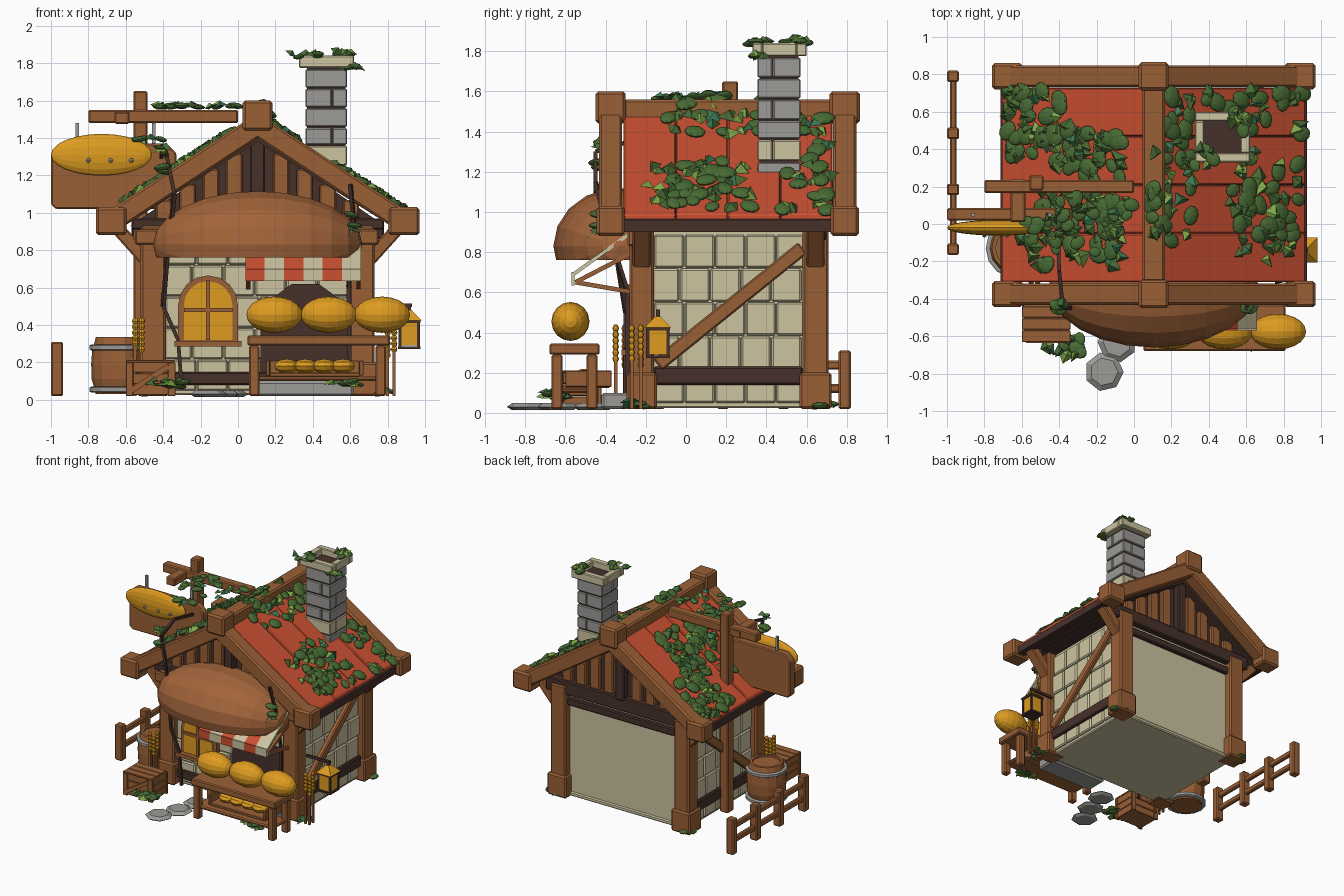
import bpy, bmesh, math, random
from mathutils import Vector, Matrix

if "Cube" in bpy.data.objects:
    bpy.data.objects.remove(bpy.data.objects["Cube"])
random.seed(4)
CX = 0.105  # house centre line

def mat(name, hexcol):
    lin = [((c / 255 + 0.055) / 1.055) ** 2.4 for c in bytes.fromhex(hexcol)]
    m = bpy.data.materials.new(name)
    m.diffuse_color = (*lin, 1)
    m.use_nodes = True
    m.node_tree.nodes["Principled BSDF"].inputs["Base Color"].default_value = m.diffuse_color
    return m
WOOD, DARK = mat("wood", "9A6036"), mat("dark wood", "46302A")
RED, CREAM = mat("roof red", "CB5032"), mat("plaster", "CDC4A0")
GREY, GOLD = mat("stone", "9C9B97"), mat("crust gold", "DE9C20")
LEAF, LIME, TEAL = mat("deep leaf", "486B34"), mat("bright leaf", "7FA84A"), mat("cool leaf", "3A7A56")
CRUST = mat("brown crust", "A2643A")

def finish(name, bm, m, bevel=0):
    bmesh.ops.recalc_face_normals(bm, faces=bm.faces)
    me = bpy.data.meshes.new(name)
    bm.to_mesh(me); bm.free()
    ob = bpy.data.objects.new(name, me)
    bpy.context.collection.objects.link(ob)
    for k in (m if isinstance(m, list) else [m]):
        me.materials.append(k)
    if bevel:
        b = ob.modifiers.new("bevel", "BEVEL")
        b.width, b.segments = bevel, 1
    return ob

def boxes(name, m, items, bevel=0.008):
    """items: (x0,x1,y0,y1,z0,z1)"""
    bm = bmesh.new()
    for x0, x1, y0, y1, z0, z1 in items:
        M = Matrix.Translation(((x0+x1)/2, (y0+y1)/2, (z0+z1)/2)) @ Matrix.Diagonal((x1-x0, y1-y0, z1-z0, 1))
        bmesh.ops.create_cube(bm, size=1, matrix=M)
    return finish(name, bm, m, bevel)

def beams(name, m, items, bevel=0.008):
    """items: (start, end, horizontal width, in-plane depth)"""
    bm = bmesh.new()
    for a, b, w, d in items:
        a, b = Vector(a), Vector(b)
        R = (b - a).to_track_quat('Z', 'Y').to_matrix().to_4x4()
        bmesh.ops.create_cube(bm, size=1, matrix=Matrix.Translation((a+b)/2) @ R @ Matrix.Diagonal((w, d, (b-a).length, 1)))
    return finish(name, bm, m, bevel)

def prism(name, m, pts, y0, y1, bevel=0):
    """xz outline extruded along y"""
    bm = bmesh.new()
    f = bm.faces.new([bm.verts.new((x, y0, z)) for x, z in pts])
    g = bmesh.ops.extrude_face_region(bm, geom=[f])
    bmesh.ops.translate(bm, vec=(0, y1 - y0, 0), verts=[v for v in g["geom"] if isinstance(v, bmesh.types.BMVert)])
    return finish(name, bm, m, bevel)

def lathe(name, m, prof, c, n, turn=0):
    bm = bmesh.new()
    rings = [[bm.verts.new((c[0] + r*math.cos(turn + i*math.tau/n), c[1] + r*math.sin(turn + i*math.tau/n), z))
              for i in range(n)] for r, z in prof]
    for a, b in zip(rings, rings[1:]):
        for i in range(n):
            bm.faces.new((a[i], a[(i+1) % n], b[(i+1) % n], b[i]))
    bm.faces.new(rings[0]); bm.faces.new(rings[-1])
    return finish(name, bm, m)

def balls(name, m, items, u=16, v=10):
    """ellipsoids with poles along x: (centre, radii)"""
    bm = bmesh.new()
    for c, r in items:
        bmesh.ops.create_uvsphere(bm, u_segments=u, v_segments=v, radius=1,
            matrix=Matrix.Translation(c) @ Matrix.Diagonal((*r, 1)) @ Matrix.Rotation(math.pi/2, 4, 'Y'))
    return finish(name, bm, m)

def span(a, b):
    return min(a, b), max(a, b)

# House core, floor and block walls
boxes("floor_slab", CREAM, [(-0.46, 0.67, -0.23, 0.66, 0.025, 0.06)])
boxes("wall_core", CREAM, [(-0.45, 0.66, -0.21, 0.65, 0.06, 0.92)], 0)
front, side = [], []
for r in range(5):
    z0, z1 = 0.05 + r*0.168, 0.05 + (r+1)*0.168 - 0.004
    o = 0.012*(-1)**r
    front += [(-0.4 + o + i*0.168, -0.4 + o + (i+1)*0.168 - 0.004, -0.24, -0.2, z0, z1) for i in range(6)]
    for s in (-1, 1):
        x = span(CX + s*0.54, CX + s*0.585)
        side += [(*x, -0.17 + o + i*0.152, -0.17 + o + (i+1)*0.152 - 0.004, z0, z1) for i in range(5)]
boxes("front_wall_blocks", CREAM, front, 0.009)
boxes("side_wall_blocks", CREAM, side, 0.009)

# Timber frame
posts, feet, braces, diag, sills = [], [], [], [], []
for s in (-1, 1):
    for y0, y1 in ((-0.28, -0.16), (0.58, 0.71)):
        posts.append((*span(CX + s*0.49, CX + s*0.625), y0, y1, 0.04, 0.93))
        feet.append((*span(CX + s*0.475, CX + s*0.645), y0 - 0.015, y1 + 0.015, 0.02, 0.2))
        ym = (y0 + y1)/2
        braces.append(((CX + s*0.59, ym, 0.74), (CX + s*0.77, ym, 0.94), 0.09, 0.07))
    x = CX + s*0.6
    diag.append(((x, -0.14, 0.24), (x, 0.58, 0.82), 0.04, 0.07))
    sills.append((*span(CX + s*0.56, CX + s*0.605), -0.16, 0.58, 0.14, 0.23))
boxes("corner_posts", WOOD, posts, 0.012)
boxes("post_feet", WOOD, feet, 0.012)
beams("eave_brackets", WOOD, braces)
beams("side_wall_braces", WOOD, diag)
boxes("sill_beams", DARK, sills + [(-0.4, 0.62, -0.26, -0.2, 0.08, 0.15)])
boxes("tie_beams", WOOD, [(-0.55, 0.75, -0.29, -0.19, 0.83, 0.91)])
boxes("wall_plates", DARK, [(-0.57, 0.78, -0.27, -0.2, 0.91, 0.97), (-0.57, 0.78, 0.63, 0.7, 0.86, 0.97), (-0.4, 0.62, 0.63, 0.68, 0.77, 0.83)])

# Gables with upright boards
prism("gable_panels", DARK, [(CX-0.68, 0.93), (CX+0.68, 0.93), (CX, 1.4)], -0.2, 0.64)
boxes("gable_boards", WOOD, [(CX + i*0.125 - 0.043, CX + i*0.125 + 0.043, y, y + 0.04, 0.95, 1.40 - abs(i)*0.083)
      for i in (-4, -3, -2, -1, 1, 2, 3, 4) for y in (-0.235, 0.635)])
boxes("king_posts", DARK, [(CX-0.04, CX+0.04, y, y + 0.06, 0.95, 1.42) for y in (-0.28, 0.65)])

# Roof
for s in (-1, 1):
    for k in range(4):
        prism("roof_plank", RED, [(CX, 1.51 + 0.006*(k % 2)), (CX + s*0.81, 0.985 + 0.006*(k % 2)), (CX + s*0.81, 0.94), (CX, 1.45)],
              -0.31 + k*0.26, -0.31 + k*0.26 + 0.258, 0.006)
    prism("roof_underside", DARK, [(CX, 1.46), (CX + s*0.82, 0.96), (CX + s*0.82, 0.9), (CX + s*0.76, 0.9), (CX, 1.38)], -0.31, 0.73)
barge, ends = [], []
for y in (-0.375, 0.79):
    for s in (-1, 1):
        barge.append(((CX, y, 1.465), (CX + s*0.785, y, 0.95), 0.115, 0.115))
        ends.append((*span(CX + s*0.7, CX + s*0.865), y - 0.07, y + 0.07, 0.88, 1.03))
    ends.append((CX-0.08, CX+0.08, y - 0.075, y + 0.075, 1.44, 1.6))
beams("barge_boards", WOOD, barge, 0.012)
boxes("roof_end_blocks", WOOD, ends, 0.014)
boxes("ridge_beam", WOOD, [(CX-0.06, CX+0.06, -0.31, 0.73, 1.46, 1.56)], 0.012)

# Chimney
cz = [1.15, 1.255, 1.365, 1.46, 1.565, 1.67, 1.775]
for i in range(6):
    z0, z1 = cz[i], cz[i+1] - 0.008
    b = [(0.36, 0.584, 0.355, 0.43, z0, z1), (0.36, 0.584, 0.434, 0.57, z0, z1)] if i % 2 else \
        [(0.36, 0.5, 0.355, 0.57, z0, z1), (0.504, 0.584, 0.355, 0.57, z0, z1)]
    boxes("chimney_course", CREAM if i == 1 else GREY, b, 0.006)
boxes("chimney_core", DARK, [(0.37, 0.574, 0.365, 0.56, 1.15, 1.79)], 0)
boxes("chimney_cap", CREAM, [(0.325, 0.62, 0.33, 0.38, 1.775, 1.84), (0.325, 0.62, 0.55, 0.6, 1.775, 1.84),
      (0.325, 0.375, 0.38, 0.55, 1.775, 1.84), (0.57, 0.62, 0.38, 0.55, 1.775, 1.84)], 0.006)

# Loaf shaped canopy, cut flat below and behind
bm = bmesh.new()
bmesh.ops.create_uvsphere(bm, u_segments=18, v_segments=12, radius=1, matrix=Matrix.Translation((0.105, -0.33, 0.83))
    @ Matrix.Diagonal((0.56, 0.33, 0.29, 1)) @ Matrix.Rotation(math.pi/2, 4, 'Y'))
for co, no in (((0, 0, 0.76), (0, 0, 1)), ((0, -0.21, 0), (0, -1, 0))):
    cut = bmesh.ops.bisect_plane(bm, geom=bm.verts[:] + bm.edges[:] + bm.faces[:], plane_co=co, plane_no=no, clear_inner=True)
    bmesh.ops.edgeloop_fill(bm, edges=[e for e in cut["geom_cut"] if isinstance(e, bmesh.types.BMEdge)])
finish("loaf_canopy", bm, CRUST)

# Striped awning with struts
for i in range(6):
    x = 0.04 + i*0.103
    c = RED if i % 2 == 0 else CREAM
    beams("awning_stripe", c, [((x + 0.0515, -0.27, 0.9), (x + 0.0515, -0.56, 0.69), 0.103, 0.018)], 0)
    boxes("awning_valance", c, [(x, x + 0.103, -0.57, -0.555, 0.635, 0.7)], 0)
beams("awning_struts", WOOD, [((x, -0.55, 0.65), (x, -0.26, z), 0.022, 0.022) for x in (0.055, 0.645) for z in (0.6, 0.8)], 0)

# Arched window and shop opening
def arch(cx, w, z0, z1, n=8):
    return [(cx - w, z0), (cx + w, z0)] + [(cx + w*math.cos(i*math.pi/n), z1 - w + w*math.sin(i*math.pi/n)) for i in range(n + 1)]
prism("window_frame", WOOD, arch(-0.16, 0.16, 0.3, 0.665), -0.28, -0.2)
prism("window_pane", GOLD, arch(-0.16, 0.13, 0.32, 0.635), -0.285, -0.21)
boxes("window_bars", WOOD, [(-0.171, -0.149, -0.3, -0.27, 0.32, 0.64), (-0.29, -0.03, -0.3, -0.27, 0.47, 0.492),
      (-0.34, 0.02, -0.32, -0.23, 0.285, 0.315)], 0)
prism("shop_opening", DARK, arch(0.36, 0.24, 0.1, 0.63, 5), -0.255, -0.2)

# Counter, loaves, lower tray and stone step
boxes("counter", WOOD, [(0.05, 0.81, -0.68, -0.43, 0.29, 0.345), (0.07, 0.77, -0.65, -0.46, 0.1, 0.125)]
      + [(x, x + 0.055, y, y + 0.055, 0.02, 0.29) for x in (0.06, 0.735) for y in (-0.67, -0.495)])
balls("counter_loaves", GOLD, [((x, -0.575, 0.455), (0.15, 0.095, 0.097)) for x in (0.195, 0.485, 0.77)])
boxes("bread_tray", WOOD, [(0.17, 0.65, -0.6, -0.38, 0.125, 0.145), (0.17, 0.65, -0.39, -0.37, 0.14, 0.21),
      (0.15, 0.17, -0.6, -0.37, 0.13, 0.21), (0.65, 0.67, -0.6, -0.37, 0.13, 0.21)], 0.003)
balls("tray_loaves", GOLD, [((0.26 + i*0.1, -0.5, 0.18), (0.065, 0.07, 0.04)) for i in range(4)], 10, 6)
boxes("stone_step", GREY, [(0.1, 0.62, -0.42, -0.24, 0.02, 0.1)], 0.012)
for x, y, t in ((-0.16, -0.79, 0), (-0.09, -0.635, 0.4), (-0.05, -0.46, 0.9)):
    lathe("stepping_stone", GREY, [(0.08, 0.015), (0.105, 0.03), (0.075, 0.05)], (x, y), 7, t)

# Hanging sign on its tall post
boxes("sign_post", WOOD, [(-0.56, -0.485, 0.18, 0.26, 0.03, 1.65), (-0.8, 0.0, 0.165, 0.235, 1.48, 1.55),
      (-0.66, -0.58, 0.01, 0.24, 1.475, 1.54)])
c = 0.05
prism("sign_board", WOOD, [(-1+c/2, 1.02), (-0.33-c, 1.02), (-0.33, 1.02+c), (-0.33, 1.37-c), (-0.33-c, 1.37),
      (-1+c, 1.37), (-1, 1.37-c), (-1, 1.02+c/2)], 0.02, 0.085, 0.008)
balls("sign_loaf", GOLD, [((-0.73, -0.02, 1.31), (0.27, 0.042, 0.112))], 16, 12)
boxes("sign_hangers", GREY, [(x - 0.01, x + 0.01, 0.04, 0.06, 1.35, 1.48) for x in (-0.86, -0.45)], 0)
balls("sign_studs", GREY, [((x, -0.06, 1.28), (0.012,)*3) for x in (-0.8, -0.68, -0.57)], 8, 6)

# Fence
boxes("fence", WOOD, [(-1, -0.935, y, y + 0.06, 0.02, 0.31) for y in (-0.165, 0.155, 0.455, 0.76)]
      + [(-0.985, -0.95, -0.14, 0.8, z, z + 0.045) for z in (0.1, 0.215)])

# Barrel and crate
lathe("barrel", WOOD, [(0.125, 0.03), (0.147, 0.11), (0.15, 0.19), (0.145, 0.26), (0.125, 0.335), (0.105, 0.335), (0.105, 0.32)], (-0.635, -0.13), 14)
for z in (0.055, 0.28):
    lathe("barrel_hoop", GREY, [(0.15, z - 0.015), (0.158, z - 0.01), (0.158, z + 0.01), (0.15, z + 0.015)], (-0.635, -0.13), 14)
boxes("crate", WOOD, [(-0.59, -0.345, -0.62, -0.43, z, z + 0.057) for z in (0.025, 0.085, 0.145)]
      + [(-0.6, -0.34, y, y + 0.06, 0.2, 0.212) for y in (-0.63, -0.565, -0.5)]
      + [(x, x + 0.04, y, y + 0.02, 0.02, 0.2) for x in (-0.6, -0.375) for y in (-0.63, -0.44)], 0.003)
beams("crate_brace", WOOD, [((-0.57, -0.63, 0.05), (-0.37, -0.63, 0.18), 0.015, 0.03)], 0)

# Lantern
boxes("lantern_glass", GOLD, [(0.862, 0.968, -0.193, -0.087, 0.29, 0.415)], 0)
boxes("lantern_frame", DARK, [(x, x + 0.016, y, y + 0.016, 0.28, 0.42) for x in (0.857, 0.957) for y in (-0.198, -0.098)]
      + [(0.855, 0.975, -0.2, -0.08, z, z + 0.014) for z in (0.272, 0.41)]
      + [(0.72, 0.93, -0.15, -0.13, 0.495, 0.515), (0.905, 0.925, -0.15, -0.13, 0.46, 0.51)], 0)
lathe("lantern_cap", GOLD, [(0.095, 0.424), (0.025, 0.475), (0.02, 0.48)], (0.915, -0.14), 4, math.pi/4)

# Wheat sheaves
for cx, cy in ((-0.53, -0.33), (0.82, -0.25)):
    st = [(cx + (i % 2)*0.035 - 0.02, cy + (i // 2)*0.045 - 0.02, 0.42 - 0.03*(i % 3)) for i in range(4)]
    boxes("wheat_stalks", WOOD, [(x - .008, x + .008, y - .008, y + .008, 0.02, z) for x, y, z in st], 0)
    balls("wheat_ears", GOLD, [((x, y, z - j*0.03), (0.017, 0.017, 0.022)) for x, y, z in st for j in range(5)], 6, 4)

# Climbing vine stems
for pts in ([(-0.41, 0, 1.3), (-0.4, -0.25, 1.36), (-0.38, -0.45, 1.3), (-0.34, -0.45, 1.1), (-0.38, -0.34, 0.75), (-0.4, -0.3, 0.5), (-0.32, -0.3, 0.32), (-0.3, -0.3, 0.05)],
            [(0.6, -0.45, 1.15), (0.62, -0.4, 0.95), (0.59, -0.29, 0.6), (0.6, -0.29, 0.05)]):
    beams("vine_stem", DARK, [(a, b, 0.02, 0.02) for a, b in zip(pts, pts[1:])], 0)

# Ivy: rounded dark clumps with pointed brighter leaves
ivy = bmesh.new()
def leaf(p, tilt, big, size=1):
    p = Vector(p) + Vector((0, 0, 0 if big else 0.012))
    M = Matrix.Translation(p) @ Matrix.Rotation(tilt, 4, 'Y') @ Matrix.Rotation(random.uniform(0, 6), 4, 'Z')
    n0 = len(ivy.faces)
    if big:
        r = random.uniform(0.032, 0.05)*size
        bmesh.ops.create_icosphere(ivy, subdivisions=2, radius=1, matrix=M @ Matrix.Diagonal((r, r*1.25, r*0.45, 1)))
    else:
        r = random.uniform(0.032, 0.052)*size
        M = M @ Matrix.Rotation(random.uniform(-0.4, 0.4), 4, 'X')
        bmesh.ops.create_cone(ivy, cap_ends=True, segments=random.choice((3, 4)), radius1=r, radius2=0, depth=r*0.8, matrix=M @ Matrix.Diagonal((1, 1.25, 1, 1)))
    ivy.faces.ensure_lookup_table()
    k = 0 if big else random.choice((1, 1, 1, 0, 2))
    for f in ivy.faces[n0:]:
        f.material_index = k
# roof patches: x range, y range, count
for x0, x1, y0, y1, n in ((-0.7, -0.35, 0.35, 0.72, 50), (-0.5, -0.05, 0, 0.5, 85), (-0.62, -0.05, -0.22, 0.05, 40),
                          (0.06, 0.32, -0.2, 0.38, 34), (0.55, 0.87, -0.2, 0.12, 34), (0.5, 0.9, 0.1, 0.33, 18),
                          (0.15, 0.33, 0.4, 0.68, 16), (0.62, 0.92, 0.4, 0.72, 18), (0.3, 0.6, 0.6, 0.72, 8)):
    for i in range(n):
        x, y = random.uniform(x0, x1), random.uniform(y0, y1)
        d = abs(x - CX)
        leaf((x, y, 1.525 - 0.65*d + (0.05 if d < 0.06 else 0.005)), 0.57 if x > CX else -0.57, i % 5 < 2)
# loose patches: centre, spread, count
for c, s, n in (((-0.23, 0, 1.57), (0.22, 0.15, 0.006), 28), ((0.36, 0.36, 1.845), (0.08, 0.05, 0.012), 9), ((0.58, 0.56, 1.85), (0.05, 0.08, 0.01), 10),
                ((0.6, 0.36, 1.775), (0.05, 0.03, 0.01), 5), ((-0.4, -0.44, 1.27), (0.03, 0.01, 0.08), 7), ((0.61, -0.44, 1.0), (0.02, 0.01, 0.12), 5),
                ((-0.38, -0.65, 0.085), (0.1, 0.05, 0.015), 14), ((0.57, -0.62, 0.085), (0.09, 0.04, 0.015), 10), ((0.72, 0.65, 0.04), (0.05, 0.08, 0.01), 9),
                ((0.76, -0.26, 0.04), (0.05, 0.05, 0.01), 7), ((-0.5, 0.68, 0.04), (0.04, 0.04, 0.01), 6), ((-0.48, 0.0, 1.39), (0.09, 0.04, 0.01), 7)):
    for i in range(n):
        leaf([a + random.uniform(-b, b) for a, b in zip(c, s)], random.uniform(-0.3, 0.3), i % 5 < 2, 0.8)
finish("ivy", ivy, [LEAF, LIME, TEAL])
